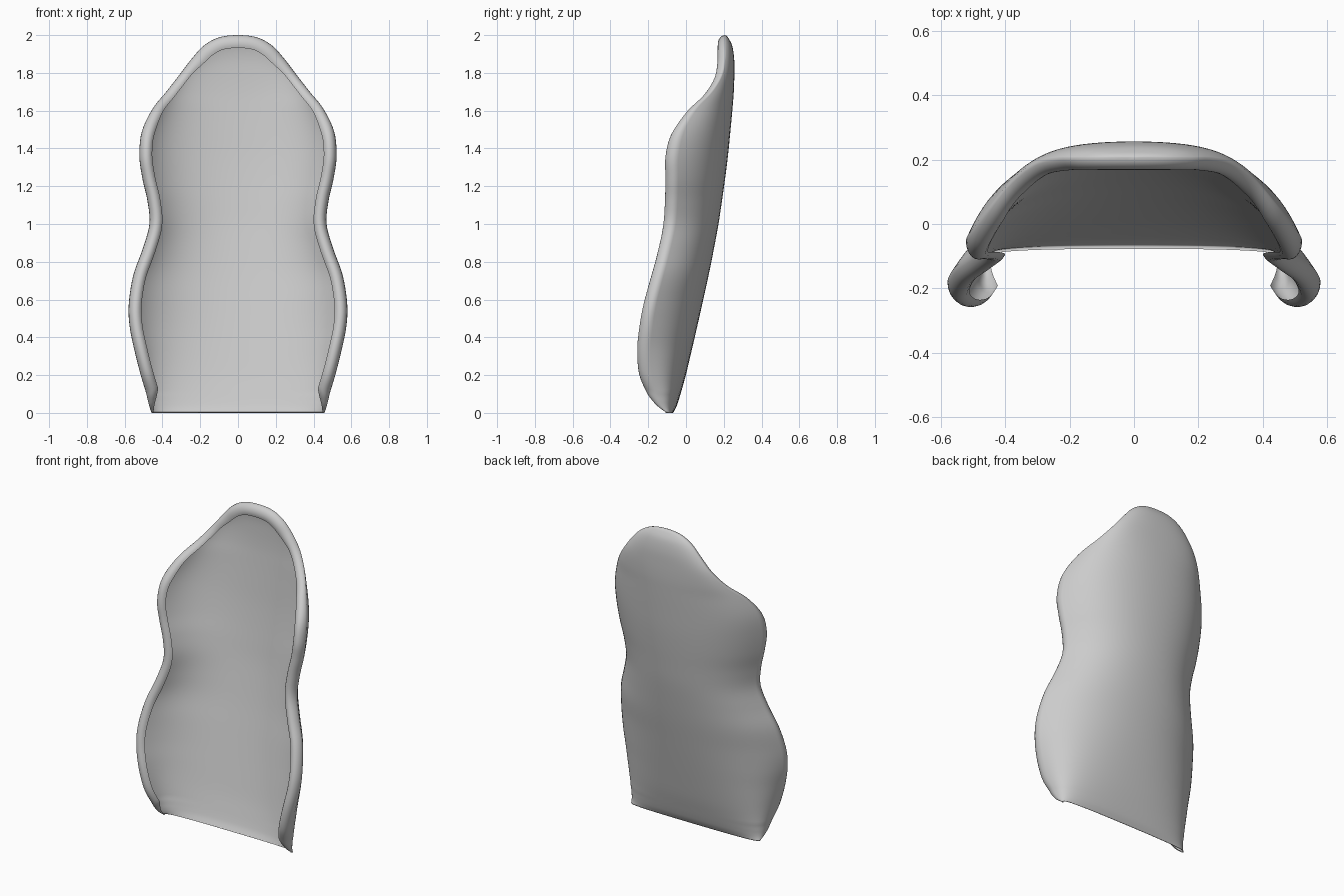
import bpy, bmesh, math
from mathutils import Vector

if "Cube" in bpy.data.objects:
    bpy.data.objects.remove(bpy.data.objects["Cube"])

# Outline keys, bottom to top: half width, height, back y, front-most y
KEYS = [Vector(k) for k in [
    (.458, .0, -.068, -.105), (.468, .03, -.052, -.148), (.476, .06, -.041, -.178),
    (.488, .11, -.026, -.214), (.515, .2, -.001, -.249), (.548, .33, .03, -.258),
    (.574, .46, .06, -.245), (.578, .58, .087, -.224), (.554, .73, .12, -.185),
    (.504, .87, .148, -.148), (.469, 1.0, .172, -.12), (.479, 1.12, .19, -.111),
    (.506, 1.24, .207, -.109), (.522, 1.36, .222, -.108), (.509, 1.49, .235, -.075),
    (.452, 1.61, .246, .005), (.38, 1.70, .253, .095), (.31, 1.79, .256, .15),
    (.245, 1.875, .255, .166), (.18, 1.945, .244, .167), (.10, 1.988, .222, .168),
    (.0, 2.0, .208, .168)]]
STEPS, COLS = 5, 20


def ramp(z, a, b):
    t = max(0, min(1, (z - a) / (b - a)))
    return t * t * (3 - 2 * t)


def outline():
    """Smooth Catmull-Rom samples with their tangents."""
    mirror = KEYS[-2].copy()
    mirror[0] *= -1
    p = [2 * KEYS[0] - KEYS[1]] + KEYS + [mirror]
    out = []
    for i in range(1, len(p) - 2):
        a, b, c, d = p[i - 1:i + 3]
        last = i == len(p) - 3
        for s in range(STEPS + (1 if last else 0)):
            t = s / STEPS
            pos = .5 * (2 * b + (c - a) * t + (2 * a - 5 * b + 4 * c - d) * t**2
                        + (3 * b - a - 3 * c + d) * t**3)
            tan = .5 * ((c - a) + 2 * (2 * a - 5 * b + 4 * c - d) * t
                        + 3 * (3 * b - a - 3 * c + d) * t**2)
            out.append((pos, tan))
    return out


def half_row(k, tan):
    """Cross-section from the centre line to the wing edge, then the rolled lip."""
    w, z, yb, yf = k
    f = min(1, .15 + z / .13)
    depth = (.053 - .013 * ramp(z, 1.4, 1.7)) * f
    ye = yf + depth
    d = yb - ye
    low, high = 1 - ramp(z, 0, .65), ramp(z, 1.1, 1.6)  # squarer at foot and head
    ctrl = [Vector((0, yb)), Vector(((.69 + .23 * low + .08 * high) * w, yb)),
            Vector(((.89 + .09 * low + .03 * high) * w, ye + (.37 + .25 * low) * d)),
            Vector((w, ye))]
    pts = []
    for i in range(COLS + 1):
        t = i / COLS
        q = (ctrl[0] * (1 - t)**3 + ctrl[1] * 3 * t * (1 - t)**2
             + ctrl[2] * 3 * t * t * (1 - t) + ctrl[3] * t**3)
        pts.append(Vector((q.x, q.y, z)))
    n = Vector((-tan[1], 0, tan[0])).normalized()       # inward, in the front plane
    reach = (.068 - .018 * ramp(z, 1.5, 1.68) + .018 * ramp(z, 1.8, 1.93)) * f
    end = math.radians(145 - 30 * ramp(z, 1.5, 1.7))
    for i in range(1, 9):
        a = end * i / 8
        pts.append(Vector((w, ye, z)) + n * (reach * (1 - math.cos(a)) / (1 - math.cos(end)))
                   + Vector((0, -depth * math.sin(a), 0)))
    return pts


rows = []
for pos, tan in outline():
    half = half_row(pos, tan)
    rows.append([Vector((-p.x, p.y, p.z)) for p in reversed(half[1:])] + half)
for p in rows[0]:
    p.z = 0
# small turned-in hem along the bottom
rows.insert(0, [p + Vector((0, -.009, .006)) for p in rows[0]])

bm = bmesh.new()
grid = [[bm.verts.new(p) for p in r] for r in rows]
for r0, r1 in zip(grid, grid[1:]):
    for i in range(len(r0) - 1):
        bm.faces.new((r0[i], r1[i], r1[i + 1], r0[i + 1]))
bmesh.ops.remove_doubles(bm, verts=bm.verts, dist=.0004)
bmesh.ops.recalc_face_normals(bm, faces=bm.faces)
# make the back of the shell face outwards (+y)
if sum(fc.normal.y * fc.calc_area() for fc in bm.faces) < 0:
    bmesh.ops.reverse_faces(bm, faces=bm.faces)
for fc in bm.faces:
    fc.smooth = True

mesh = bpy.data.meshes.new("seat_back_shell")
bm.to_mesh(mesh)
bm.free()
bpy.context.collection.objects.link(bpy.data.objects.new("seat_back_shell", mesh))
